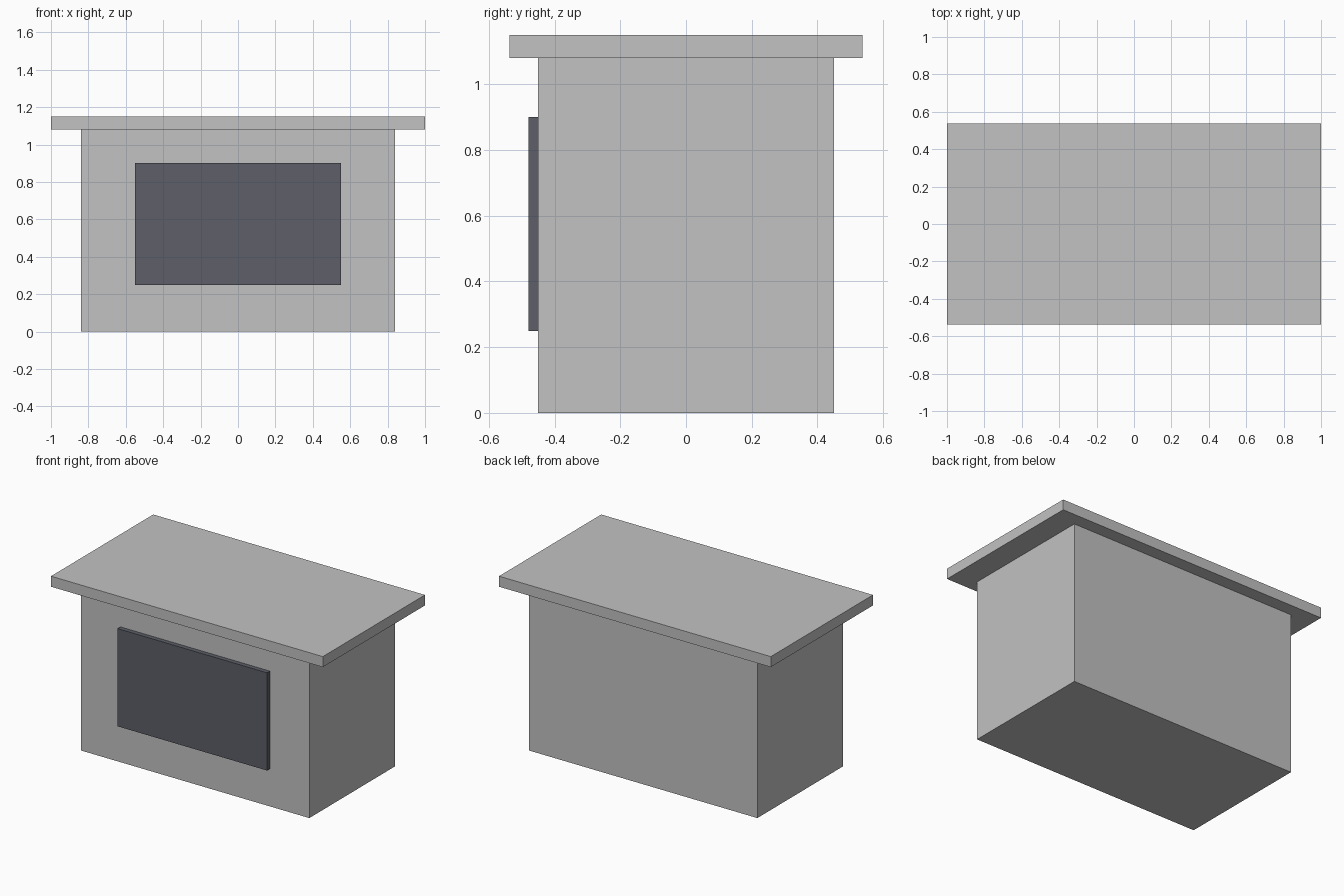
import bpy
from mathutils import Matrix, Vector
import bmesh

if "Cube" in bpy.data.objects:
    bpy.data.objects.remove(bpy.data.objects["Cube"])


def material(name, colour):
    mat = bpy.data.materials.new(name)
    mat.diffuse_color = (*colour, 1.0)
    mat.use_nodes = True
    mat.node_tree.nodes["Principled BSDF"].inputs["Base Color"].default_value = mat.diffuse_color
    return mat


def box(name, low, high, mat):
    """Axis-aligned box between two corners."""
    low, high = Vector(low), Vector(high)
    bm = bmesh.new()
    bmesh.ops.create_cube(bm, size=1.0, matrix=Matrix.LocRotScale(
        (low + high) / 2, None, high - low))
    mesh = bpy.data.meshes.new(name)
    bm.to_mesh(mesh)
    bm.free()
    mesh.materials.append(mat)
    obj = bpy.data.objects.new(name, mesh)
    bpy.context.collection.objects.link(obj)
    return obj


grey = material("light grey", (0.54, 0.54, 0.54))
slate = material("dark slate", (0.109, 0.114, 0.138))

# Main block
box("body", (-0.84, -0.45, 0.0), (0.84, 0.45, 1.08), grey)
# Overhanging flat slab
box("roof_slab", (-1.0, -0.537, 1.08), (1.0, 0.537, 1.15), grey)
# Raised dark panel on the front
box("front_panel", (-0.55, -0.48, 0.25), (0.55, -0.45, 0.90), slate)
